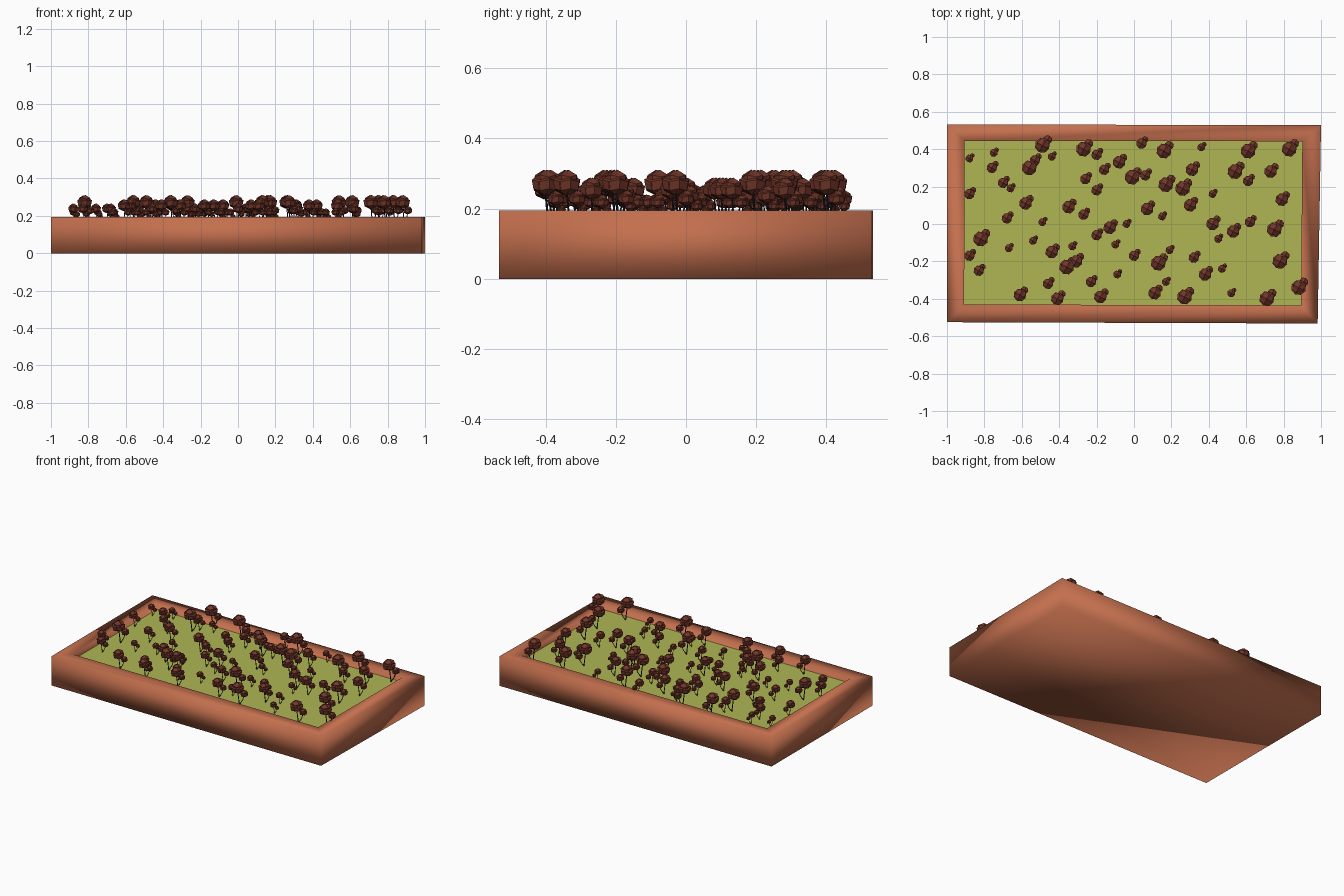
import bpy, bmesh, math
from mathutils import Vector, Matrix

if "Cube" in bpy.data.objects:
    bpy.data.objects.remove(bpy.data.objects["Cube"])

TOP, SOIL = 0.195, 0.16


def material(name, rgb):
    m = bpy.data.materials.new(name)
    m.diffuse_color = (*rgb, 1)
    m.use_nodes = True
    m.node_tree.nodes["Principled BSDF"].inputs["Base Color"].default_value = m.diffuse_color
    return m


TERRACOTTA = material("terracotta", (0.55, 0.16, 0.076))
GRASS = material("grass_green", (0.43, 0.47, 0.086))
PETAL = material("dark_red_petal", (0.165, 0.036, 0.022))
STEM = material("dark_stem", (0.013, 0.014, 0.026))


def finish(name, bm, mats, smooth=False, recalc=True):
    if recalc:
        bmesh.ops.recalc_face_normals(bm, faces=bm.faces)
    me = bpy.data.meshes.new(name)
    bm.to_mesh(me)
    bm.free()
    for m in mats:
        me.materials.append(m)
    me.polygons.foreach_set("use_smooth", [smooth] * len(me.polygons))
    ob = bpy.data.objects.new(name, me)
    bpy.context.collection.objects.link(ob)
    return ob


# Planter tray: slightly skewed box with a flat rim and a shallow recess
outer = [(-1, -0.525), (0.982, -0.532), (1, 0.529), (-1, 0.532)]
inner = [(-0.908, -0.43), (0.893, -0.435), (0.9, 0.442), (-0.906, 0.445)]
bm = bmesh.new()
rings = [[bm.verts.new((x, y, z)) for x, y in pts]
         for pts, z in ((outer, 0), (outer, TOP), (inner, TOP), (inner, SOIL - 0.005))]
for a, b in zip(rings, rings[1:]):
    for i in range(4):
        j = (i + 1) % 4
        bm.faces.new((a[i], a[j], b[j], b[i]))
bm.faces.new(rings[0])
bm.faces.new(rings[-1])
finish("planter_tray", bm, [TERRACOTTA], smooth=True)

# Grass bed
bm = bmesh.new()
bm.faces.new([bm.verts.new((x, y, SOIL)) for x, y in inner])
finish("grass_bed", bm, [GRASS])


def tube(bm, path, r, sides=5):
    """Thin stem through the path points."""
    loops = [[bm.verts.new(Vector(p) + Vector((r * math.cos(k * math.tau / sides),
                                               r * math.sin(k * math.tau / sides), 0)))
              for k in range(sides)] for p in path]
    for a, b in zip(loops, loops[1:]):
        for k in range(sides):
            n = (k + 1) % sides
            bm.faces.new((a[k], a[n], b[n], b[k])).material_index = 1


def petal(bm, angle, width, profile, centre, s):
    """Cupped petal, facing outward and folding in over the heart at its top."""
    rows = []
    for r, z in profile:
        row = []
        for u in (-1, 0, 1):
            a = angle + u * width
            row.append(bm.verts.new(Vector(centre) + s * Vector(
                (r * math.cos(a), r * math.sin(a), z - 0.006 * abs(u)))))
        rows.append(row)
    for a, b in zip(rows, rows[1:]):
        for k in range(2):
            bm.faces.new((a[k], a[k + 1], b[k + 1], b[k]))


def bloom(bm, centre, s):
    """Rose head: closed faceted heart wrapped by two rings of petals."""
    bmesh.ops.create_icosphere(bm, subdivisions=1, radius=0.026 * s,
                               matrix=Matrix.Translation(Vector(centre) + Vector((0, 0, 0.006 * s))))
    low = [(0.006, -0.033), (0.036, -0.02), (0.041, 0.006), (0.024, 0.015)]
    high = [(0.030, -0.004), (0.033, 0.019), (0.006, 0.034)]
    for k in range(4):
        petal(bm, k * math.tau / 4 + 0.3, 0.82, low, centre, s)
        petal(bm, (k + 0.5) * math.tau / 4 + 0.3, 0.82, high, centre, s)


# Rose plant: a tall bloom with a smaller side bloom
bm = bmesh.new()
tube(bm, [(0.008, 0.008, 0), (0.004, 0.004, 0.05), (0, 0, 0.095)], 0.003)
tube(bm, [(0.008, 0.008, 0), (0.022, 0.022, 0.03), (0.028, 0.030, 0.062)], 0.0025)
bloom(bm, (0, 0, 0.117), 1.0)
bloom(bm, (0.028, 0.030, 0.072), 0.6)
plant = finish("rose_plant", bm, [PETAL, STEM], recalc=False)
mesh = plant.data
bpy.data.objects.remove(plant)

# Plant positions grouped by size
large = [(-.82, -.08), (-.27, .40), (-.56, .30), (-.36, -.23), (.17, .21), (.26, .19), (.54, .28),
         (.61, .39), (.83, .40), (.71, -.40), (-.01, .25), (.88, -.34), (.13, -.21), (-.49, .42),
         (.78, -.20), (.27, -.39), (.75, -.03), (.16, .39)]
medium = [(-.58, .11), (-.35, .09), (.42, 0), (.11, -.37), (.31, .29), (.30, .10), (-.18, -.39),
          (-.61, -.38), (-.31, -.20), (.79, .13), (-.08, .33), (-.13, -.02), (.07, .08),
          (.38, -.27), (.53, -.04), (-.44, -.15), (-.41, -.40), (.73, .28)]
small = [(-.88, .16), (-.76, .30), (-.70, .22), (-.26, .24), (-.27, .05), (-.16, .29), (-.88, -.17),
         (-.83, -.25), (-.20, -.06), (0, -.17), (.04, .43), (.32, -.18), (-.46, -.32), (.62, .01),
         (.06, .26), (-.20, .18), (-.68, .03), (-.20, .37), (-.53, .34), (-.23, -.31), (.61, .23)]
tiny = [(-.88, .35), (-.75, .38), (-.66, .19), (-.44, .36), (-.49, .01), (-.67, -.13), (-.54, -.09),
        (-.33, -.12), (-.10, -.11), (-.09, -.27), (-.04, 0), (.15, .04), (.19, -.14), (.36, .41),
        (.42, .16), (.45, -.08), (.47, -.24), (.17, -.31), (.52, -.37)]
for label, spots, s in (("large", large, 1.0), ("medium", medium, 0.85),
                        ("small", small, 0.7), ("tiny", tiny, 0.53)):
    for i, (x, y) in enumerate(spots):
        ob = bpy.data.objects.new(f"{label}_rose_{i + 1}", mesh)
        ob.location = (x, y, SOIL)
        ob.scale = (s, s, s)
        bpy.context.collection.objects.link(ob)
